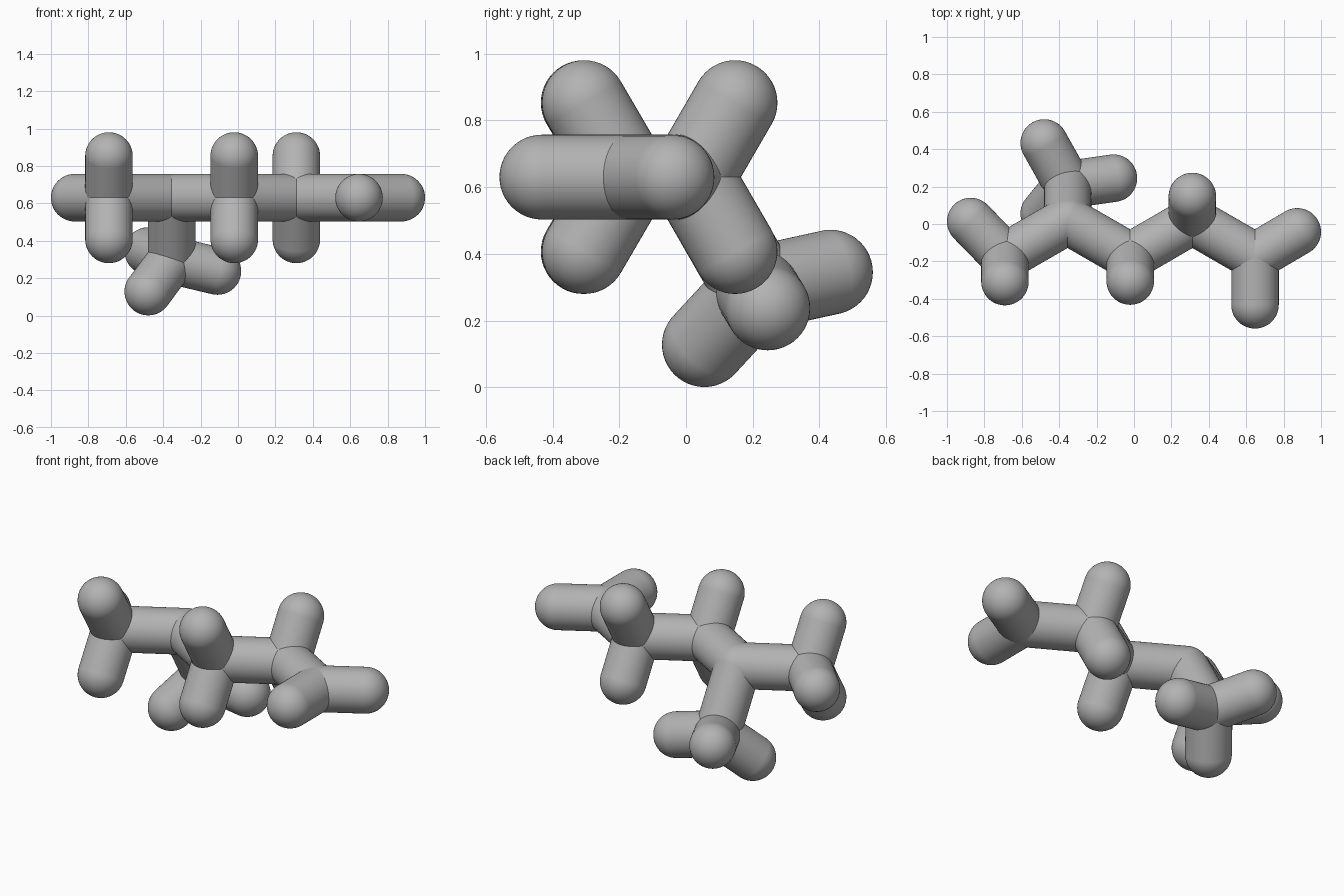
import bpy
from mathutils import Vector

cube = bpy.data.objects.get("Cube")
if cube:
    bpy.data.objects.remove(cube, do_unlink=True)

R = 0.127
CHAIN_Z = 0.63

grey = bpy.data.materials.new("stick grey")
grey.use_nodes = True
grey.diffuse_color = (0.45, 0.45, 0.45, 1)
grey.node_tree.nodes["Principled BSDF"].inputs["Base Color"].default_value = grey.diffuse_color


def finish(name):
    obj = bpy.context.object
    obj.name = name
    obj.data.materials.append(grey)
    bpy.ops.object.shade_smooth_by_angle()


def ball(name, centre):
    bpy.ops.mesh.primitive_uv_sphere_add(segments=48, ring_count=24, radius=R, location=centre)
    finish(name)


def stick(name, start, end):
    a, b = Vector(start), Vector(end)
    bpy.ops.mesh.primitive_cylinder_add(
        vertices=48, radius=R, depth=(b - a).length, end_fill_type='NOTHING',
        location=(a + b) / 2, rotation=(b - a).to_track_quat('Z', 'Y').to_euler())
    finish(name)


# Joints: zigzag backbone plus the hanging branch
joints = {
    "right_end": (-0.69, -0.175, CHAIN_Z),
    "branching": (-0.355, 0.018, CHAIN_Z),
    "middle": (-0.02, -0.175, CHAIN_Z),
    "rear": (0.312, 0.018, CHAIN_Z),
    "left_end": (0.647, -0.175, CHAIN_Z),
    "hanging": (-0.355, 0.21, 0.296),
}
for name, centre in joints.items():
    ball(name + "_joint", centre)

# Long sticks between joints
backbone = ["right_end", "branching", "middle", "rear", "left_end"]
links = list(zip(backbone, backbone[1:])) + [("branching", "hanging")]
for a, b in links:
    stick(f"{a}_to_{b}_stick", joints[a], joints[b])

# Short arms with round tips
arms = [
    ("right_end", "outer", (-0.873, 0.013, CHAIN_Z)),
    ("left_end", "outer", (0.873, -0.042, CHAIN_Z)),
    ("left_end", "front", (0.647, -0.432, CHAIN_Z)),
    ("hanging", "back", (-0.48, 0.433, 0.345)),
    ("hanging", "front", (-0.48, 0.055, 0.128)),
    ("hanging", "side", (-0.11, 0.245, 0.238)),
]
# Mirrored upper and lower arms, leaning forward or backward
for joint, lean in (("right_end", -0.133), ("middle", -0.13), ("rear", 0.129)):
    x, y, z = joints[joint]
    for side, rise in (("upper", 0.223), ("lower", -0.223)):
        arms.append((joint, side, (x, y + lean, z + rise)))

for joint, side, tip in arms:
    stick(f"{joint}_{side}_arm", joints[joint], tip)
    ball(f"{joint}_{side}_tip", tip)
